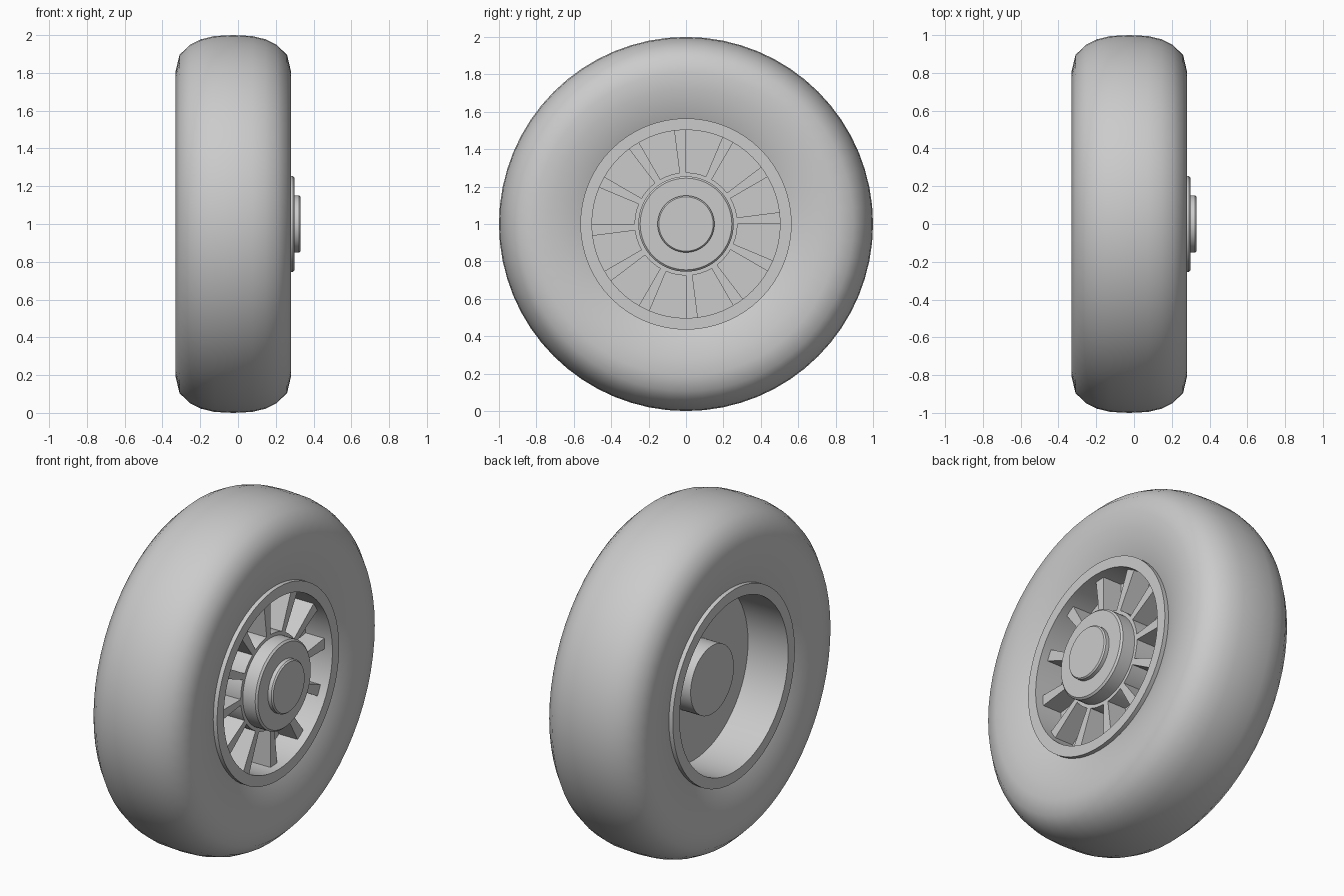
import bpy, bmesh, math
from math import sin, cos, radians
from mathutils import Matrix, Vector

cube = bpy.data.objects.get("Cube")
if cube:
    bpy.data.objects.remove(cube)

grey = bpy.data.materials.new("plain grey")
grey.use_nodes = True
colour = (0.6, 0.6, 0.6, 1)
grey.diffuse_color = colour
grey.node_tree.nodes["Principled BSDF"].inputs["Base Color"].default_value = colour

AXLE = Vector((0, 0, 1))


def finish(bm, name, angle):
    bmesh.ops.remove_doubles(bm, verts=bm.verts, dist=1e-5)
    bmesh.ops.recalc_face_normals(bm, faces=bm.faces)
    mesh = bpy.data.meshes.new(name)
    bm.to_mesh(mesh)
    bm.free()
    mesh.materials.append(grey)
    obj = bpy.data.objects.new(name, mesh)
    obj.location = AXLE
    bpy.context.collection.objects.link(obj)
    bpy.ops.object.select_all(action="DESELECT")
    obj.select_set(True)
    bpy.context.view_layer.objects.active = obj
    bpy.ops.object.shade_smooth_by_angle(angle=radians(angle))
    return obj


def lathe(name, profile, closed=False, steps=64, angle=35):
    """Spin (x, radius) points around the axle."""
    bm = bmesh.new()
    verts = [bm.verts.new((x, 0, r)) for x, r in profile]
    edges = [bm.edges.new(pair) for pair in zip(verts, verts[1:])]
    if closed:
        edges.append(bm.edges.new((verts[-1], verts[0])))
    bmesh.ops.spin(bm, geom=verts + edges, cent=(0, 0, 0), axis=(1, 0, 0),
                   angle=math.tau, steps=steps)
    return finish(bm, name, angle)


# Tyre: rounded section mirrored about its middle plane
half = [(0.1, 0.995), (0.17, 0.978), (0.23, 0.948), (0.285, 0.895),
        (0.305, 0.81), (0.3, 0.72), (0.285, 0.64), (0.26, 0.565), (0.24, 0.52)]
mid = -0.025
section = [(mid - x, r) for x, r in reversed(half)] + [(mid, 1.0)]
section += [(mid + x, r) for x, r in half]
lathe("tyre", section, closed=True, angle=60)

# Rim barrel with a flat lip on both sides
lathe("rim", [(-0.31, 0.503), (-0.31, 0.565), (0.26, 0.565), (0.26, 0.503)], closed=True)

# Solid web behind the spokes
lathe("web", [(-0.05, 0), (-0.05, 0.51), (0.09, 0.51), (0.09, 0)])

# Hub boss, collar and stepped cap
lathe("hub_boss", [(-0.17, 0), (-0.17, 0.2), (0.0, 0.2)])
lathe("hub_collar", [(0.05, 0.275), (0.21, 0.275), (0.21, 0.2)])
lathe("hub_cap", [(0.2, 0.255), (0.29, 0.255), (0.3, 0.245), (0.3, 0)])
lathe("hub_button", [(0.29, 0.152), (0.322, 0.152), (0.33, 0.145), (0.33, 0)])

# Twelve tapered spokes between the collar and the rim
COUNT, WIDTH = 12, radians(7.2)
bm = bmesh.new()
for i in range(COUNT):
    start = math.tau * i / COUNT
    corners = [(0.26, start), (0.51, start), (0.51, start - WIDTH), (0.26, start - WIDTH)]
    base = bm.faces.new([bm.verts.new((0.05, r * sin(a), r * cos(a))) for r, a in corners])
    geom = bmesh.ops.extrude_face_region(bm, geom=[base], use_keep_orig=True)["geom"]
    moved = [v for v in geom if isinstance(v, bmesh.types.BMVert)]
    bmesh.ops.translate(bm, verts=moved, vec=(0.16, 0, 0))
finish(bm, "spokes", 30)
